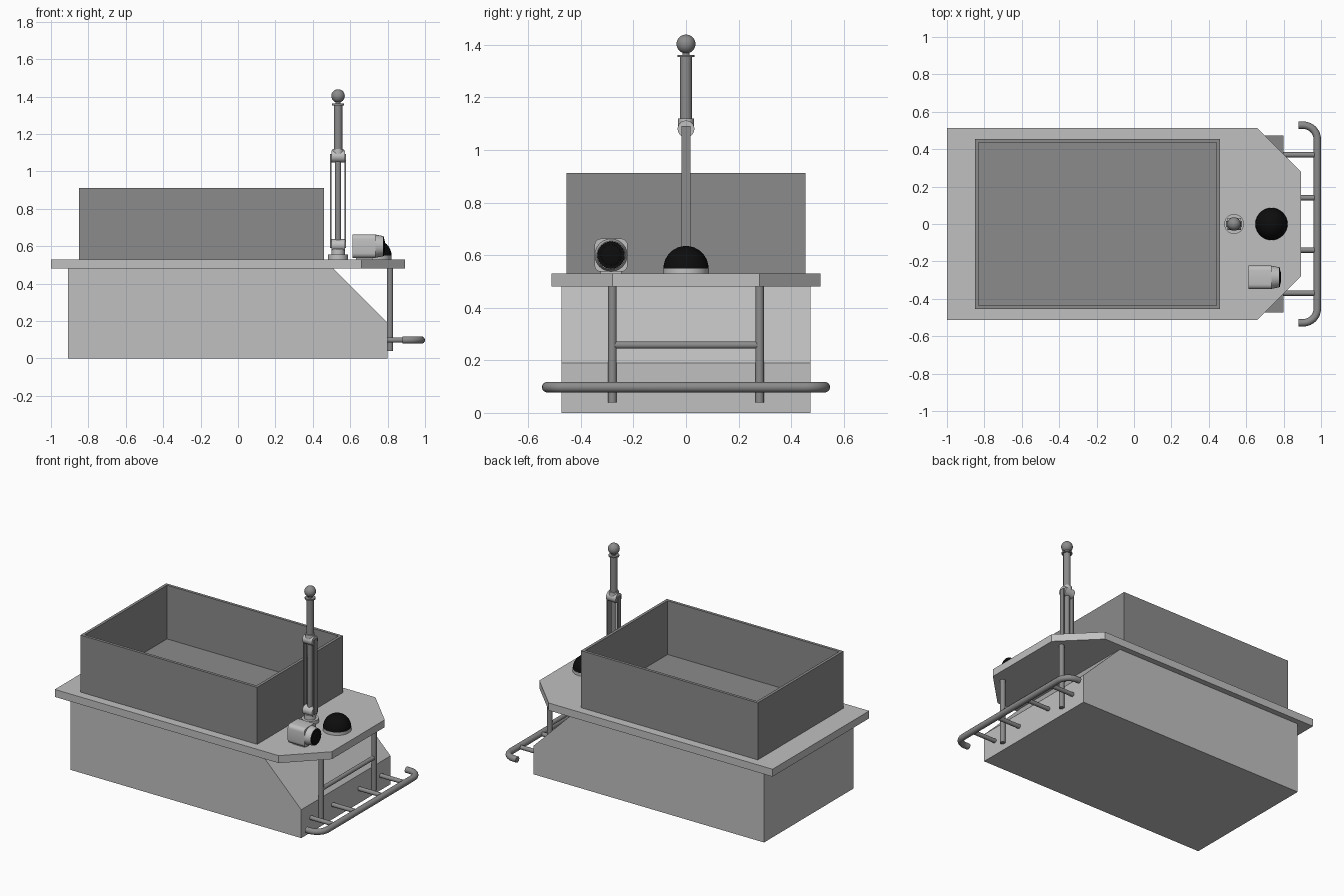
import bpy, bmesh, math
from mathutils import Vector

if "Cube" in bpy.data.objects:
    bpy.data.objects.remove(bpy.data.objects["Cube"])


def mat(name, v):
    m = bpy.data.materials.new(name)
    m.diffuse_color = (v, v, v, 1)
    m.use_nodes = True
    m.node_tree.nodes["Principled BSDF"].inputs["Base Color"].default_value = m.diffuse_color
    return m


LIGHT = mat("light grey", 0.53)
DARK = mat("dark grey", 0.26)
BLACK = mat("black", 0.004)


def finish(name, bm, m, smooth=False):
    bmesh.ops.recalc_face_normals(bm, faces=bm.faces)
    me = bpy.data.meshes.new(name)
    bm.to_mesh(me)
    bm.free()
    me.materials.append(m)
    ob = bpy.data.objects.new(name, me)
    bpy.context.collection.objects.link(ob)
    if smooth:
        bpy.context.view_layer.objects.active = ob
        bpy.ops.object.select_all(action='DESELECT')
        ob.select_set(True)
        bpy.ops.object.shade_smooth_by_angle(angle=math.radians(35))
    return ob


def prism(name, pts, offset, m):
    """Extrude a flat outline along an offset vector."""
    bm = bmesh.new()
    f = bm.faces.new([bm.verts.new(p) for p in pts])
    r = bmesh.ops.extrude_face_region(bm, geom=[f])
    bmesh.ops.translate(bm, vec=offset, verts=[v for v in r['geom'] if isinstance(v, bmesh.types.BMVert)])
    return finish(name, bm, m)


def box(name, lo, hi, m, bevel=0):
    bm = bmesh.new()
    bmesh.ops.create_cube(bm, size=1)
    for v in bm.verts:
        v.co = Vector([(a + b) / 2 + c * (b - a) for a, b, c in zip(lo, hi, v.co)])
    if bevel:
        es = [e for e in bm.edges if abs(e.verts[0].co.x - e.verts[1].co.x) > 1e-4]
        bmesh.ops.bevel(bm, geom=es, offset=bevel, segments=4, profile=0.5, affect='EDGES')
    return finish(name, bm, m, bool(bevel))


def rod(name, a, b, r, m, r2=None):
    a, b = Vector(a), Vector(b)
    bm = bmesh.new()
    bmesh.ops.create_cone(bm, cap_ends=True, segments=24, radius1=r, radius2=r2 or r, depth=(b - a).length)
    q = (b - a).to_track_quat('Z', 'Y')
    for v in bm.verts:
        v.co = q @ v.co + (a + b) / 2
    return finish(name, bm, m, True)


def ball(name, c, scale, m, cut=None):
    bm = bmesh.new()
    bmesh.ops.create_uvsphere(bm, u_segments=32, v_segments=16, radius=1)
    if cut:
        bmesh.ops.bisect_plane(bm, geom=bm.verts[:] + bm.edges[:] + bm.faces[:], plane_co=(0, 0, 0),
                               plane_no=cut, clear_inner=True)
    for v in bm.verts:
        v.co = Vector([p + s * q for p, s, q in zip(c, scale, v.co)])
    return finish(name, bm, m, True)


# Hull with sloped nose
prism("hull", [(x, -.473, z) for x, z in [(-.91, 0), (.80, 0), (.80, .19), (.51, .48), (-.91, .48)]],
      (0, .946, 0), LIGHT)
# Deck plate with cut front corners
prism("deck", [(x, y, .48) for x, y in [(-1, -.512), (.66, -.512), (.892, -.28), (.892, .28), (.66, .512), (-1, .512)]],
      (0, 0, .05), LIGHT)

# Open cargo bin
bm = bmesh.new()
bmesh.ops.create_cube(bm, size=1)
for v in bm.verts:
    v.co = Vector((-.195 + v.co.x * 1.31, v.co.y * .908, .72 + v.co.z * .384))
top = max(bm.faces, key=lambda f: f.calc_center_median().z)
bmesh.ops.inset_region(bm, faces=[top], thickness=.027)
r = bmesh.ops.extrude_discrete_faces(bm, faces=[top])
bmesh.ops.translate(bm, vec=(0, 0, -.36), verts=r['faces'][0].verts)
finish("cargo_bin", bm, DARK)

# Front posts and cross bar
for i, s in enumerate((-1, 1)):
    rod(f"front_post_{i}", (.813, s * .28, .04), (.813, s * .28, .48), .0165, DARK)
rod("post_cross_bar", (.813, -.28, .258), (.813, .28, .258), .014, DARK)

# Bumper tube with bent ends, plus stubs
half = [(.88, .528)] + [(.905 + .075 * math.sin(t), .453 + .075 * math.cos(t))
                        for t in [i * math.pi / 16 for i in range(9)]]
path = half + [(x, -y) for x, y in reversed(half)]
cu = bpy.data.curves.new("bumper_path", 'CURVE')
cu.dimensions = '3D'
cu.bevel_depth = .02
cu.bevel_resolution = 5
cu.use_fill_caps = True
sp = cu.splines.new('POLY')
sp.points.add(len(path) - 1)
for p, (x, y) in zip(sp.points, path):
    p.co = (x, y, .098, 1)
sp.use_smooth = True
cu.materials.append(DARK)
bpy.context.collection.objects.link(bpy.data.objects.new("bumper", cu))
for i, y in enumerate((-.37, -.14, .14, .37)):
    rod(f"bumper_stub_{i}", (.79, y, .098), (.98, y, .098), .014, DARK)

# Mast: flange, hinges, side bars, tubes and ball
X = .535
rod("mast_flange", (X, 0, .53), (X, 0, .555), .053, LIGHT)
rod("mast_collar", (X, 0, .555), (X, 0, .585), .036, LIGHT)
rod("mast_lower_tube", (X, 0, .56), (X, 0, 1.08), .017, DARK)
for n, z in (("lower", .605), ("upper", 1.08)):
    rod(f"mast_{n}_hinge", (X - .036, 0, z), (X + .036, 0, z), .032, LIGHT)
for i, s in enumerate((-1, 1)):
    x = X + s * .038
    box(f"mast_side_bar_{i}", (x - .004, -.017, .59), (x + .004, .017, 1.092), DARK)
rod("mast_upper_collar", (X, 0, 1.09), (X, 0, 1.12), .03, LIGHT)
rod("mast_upper_tube", (X, 0, 1.1), (X, 0, 1.355), .023, DARK)
rod("mast_top_disc", (X, 0, 1.353), (X, 0, 1.362), .033, DARK)
rod("mast_neck", (X, 0, 1.36), (X, 0, 1.38), .014, DARK)
ball("mast_ball", (X, 0, 1.403), (.036, .036, .036), DARK)

# Sensor dome
rod("dome_base", (.735, 0, .53), (.735, 0, .55), .087, LIGHT)
ball("sensor_dome", (.735, 0, .549), (.086, .086, .086), BLACK, (0, 0, 1))

# Camera with round lens
Y, Z = -.285, .6
box("camera_body", (.612, Y - .063, Z - .063), (.735, Y + .063, Z + .063), LIGHT, .025)
box("camera_foot", (.63, Y - .04, .53), (.72, Y + .04, .545), LIGHT)
rod("camera_barrel", (.735, Y, Z), (.775, Y, Z), .062, LIGHT, .054)
rod("lens_rim", (.775, Y, Z), (.781, Y, Z), .052, BLACK)
ball("lens", (.779, Y, Z), (.008, .04, .04), BLACK, (1, 0, 0))
